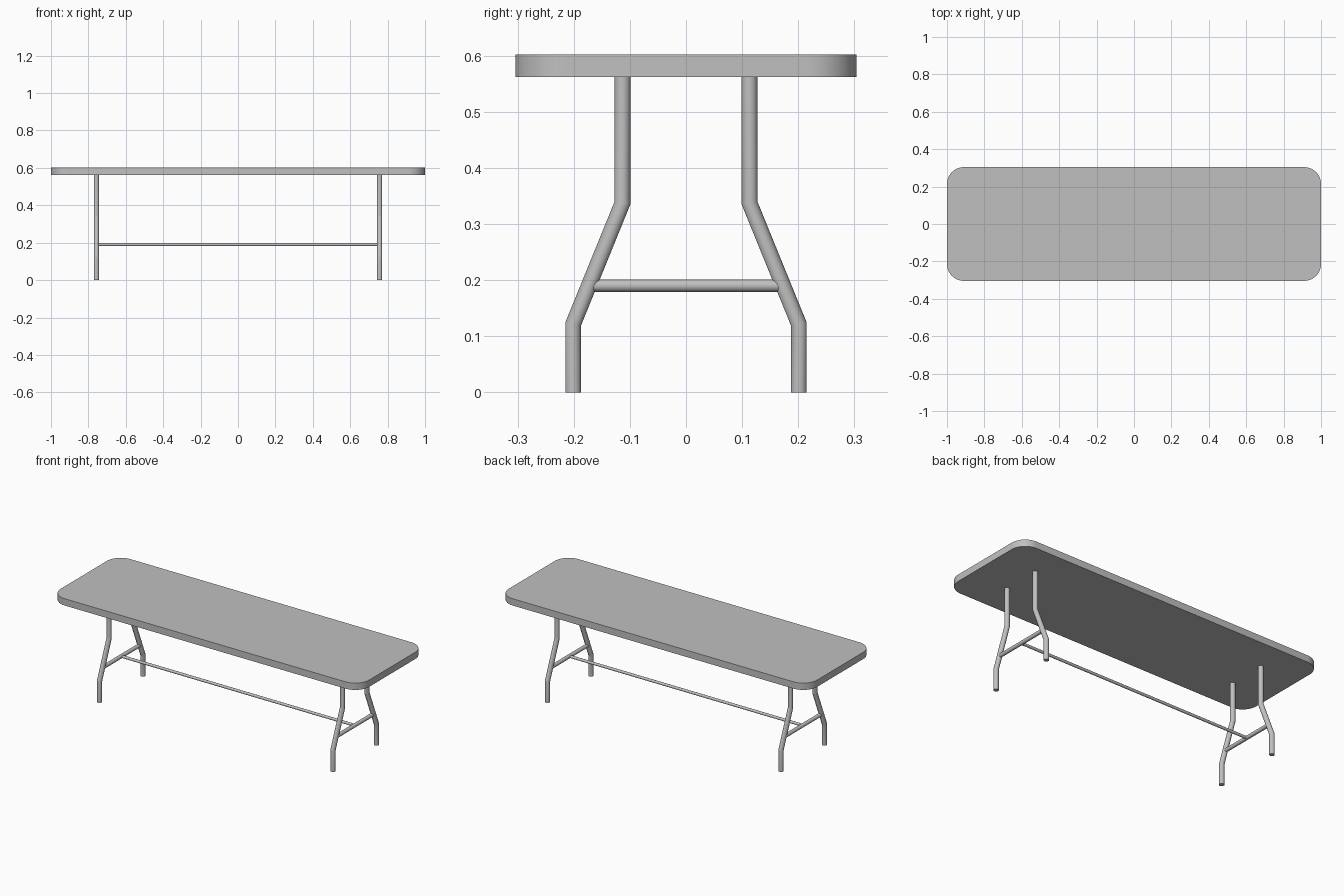
import bpy, bmesh, math
from mathutils import Vector

cube = bpy.data.objects.get("Cube")
if cube:
    bpy.data.objects.remove(cube, do_unlink=True)

grey = bpy.data.materials.new("light_grey")
grey.use_nodes = True
grey.diffuse_color = (0.53, 0.53, 0.53, 1)
grey.node_tree.nodes["Principled BSDF"].inputs["Base Color"].default_value = (0.53, 0.53, 0.53, 1)


def finish(name, bm):
    """Turn a bmesh into a smooth-shaded object with sharp edges kept."""
    bmesh.ops.recalc_face_normals(bm, faces=bm.faces)
    mesh = bpy.data.meshes.new(name)
    bm.to_mesh(mesh)
    bm.free()
    mesh.materials.append(grey)
    obj = bpy.data.objects.new(name, mesh)
    bpy.context.collection.objects.link(obj)
    bpy.ops.object.select_all(action='DESELECT')
    obj.select_set(True)
    bpy.context.view_layer.objects.active = obj
    bpy.ops.object.shade_smooth_by_angle(angle=math.radians(20))
    return obj


def tube(name, points, radius, sides=32):
    """Round tube along a planar path, with mitred bends and capped ends."""
    pts = [Vector(p) for p in points]
    dirs = [(b - a).normalized() for a, b in zip(pts, pts[1:])]
    side = Vector((1, 0, 0)) if abs(dirs[0].x) < 0.5 else Vector((0, 1, 0))
    bm = bmesh.new()
    rings = []
    for i, p in enumerate(pts):
        before, after = dirs[max(i - 1, 0)], dirs[min(i, len(dirs) - 1)]
        tangent = (before + after).normalized()
        up = tangent.cross(side) / tangent.dot(after)
        ring = []
        for k in range(sides):
            a = math.tau * k / sides
            ring.append(bm.verts.new(p + radius * (side * math.cos(a) + up * math.sin(a))))
        rings.append(ring)
    for low, high in zip(rings, rings[1:]):
        for k in range(sides):
            n = (k + 1) % sides
            bm.faces.new((low[k], low[n], high[n], high[k]))
    bm.faces.new(rings[0])
    bm.faces.new(rings[-1])
    return finish(name, bm)


# Table top: slab with rounded vertical corners
half_x, half_y, bottom, top = 1.0, 0.304, 0.562, 0.602
bm = bmesh.new()
bmesh.ops.create_cube(bm, size=1)
for v in bm.verts:
    v.co = (v.co.x * 2 * half_x, v.co.y * 2 * half_y, top if v.co.z > 0 else bottom)
corners = [e for e in bm.edges if abs(e.verts[0].co.z - e.verts[1].co.z) > 0.01]
bmesh.ops.bevel(bm, geom=corners, offset=0.09, segments=12, profile=0.5, affect='EDGES')
finish("table_top", bm)

# Bent legs and a cross bar at each end
leg_x, bar_z = 0.757, 0.19
for end, sx in (("left", 1), ("right", -1)):
    x = sx * leg_x
    for place, sy in (("front", -1), ("back", 1)):
        profile = [(0.201, 0), (0.201, 0.122), (0.113, 0.338), (0.113, bottom + 0.002)]
        tube(f"{place}_{end}_leg", [(x, sy * y, z) for y, z in profile], 0.014)
    tube(f"{end}_cross_bar", [(x, -0.172, bar_z), (x, 0.172, bar_z)], 0.011)

# Long stretcher between the cross bars
tube("long_stretcher", [(-leg_x, 0, bar_z), (leg_x, 0, bar_z)], 0.008)
